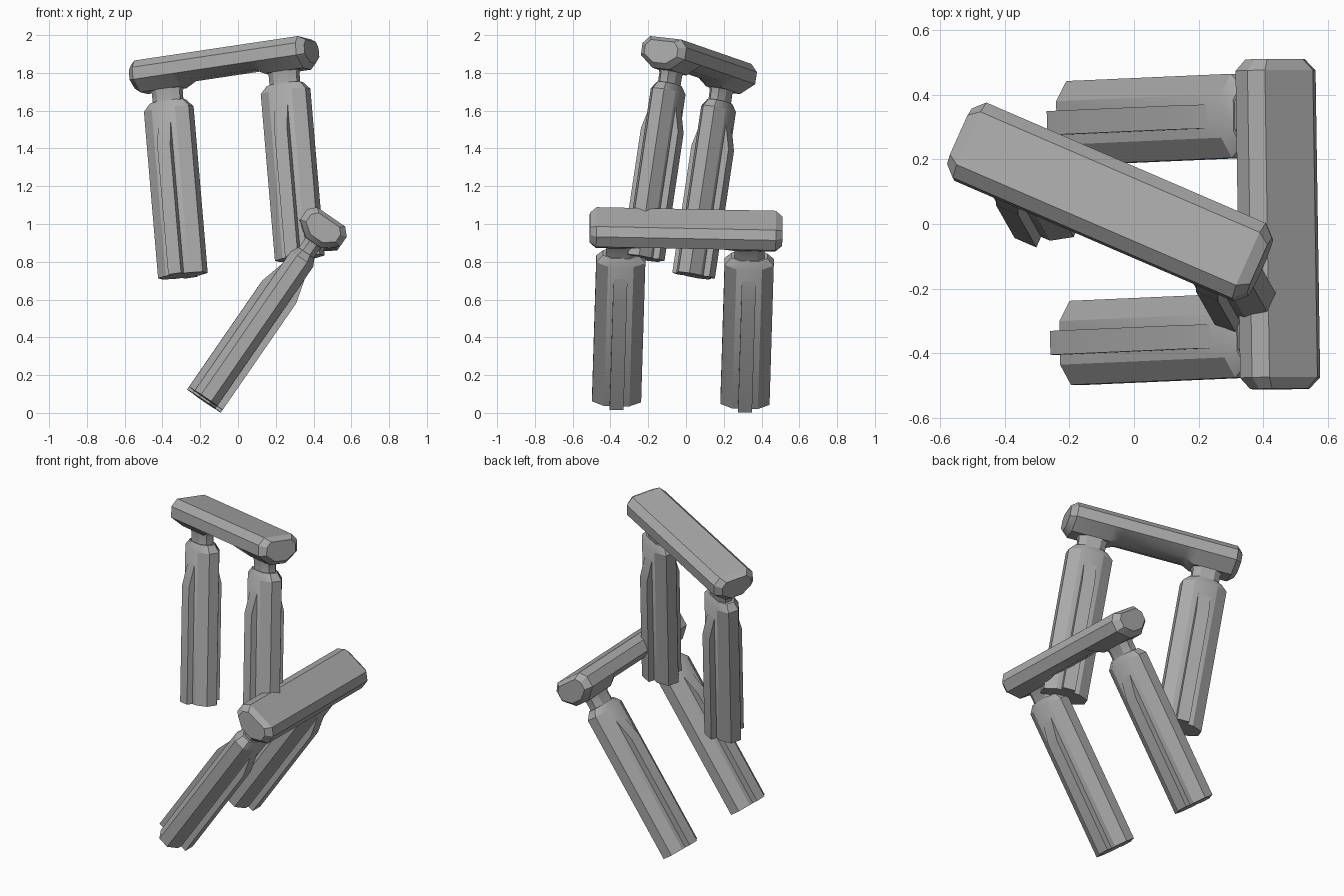
import bpy, bmesh, math
from mathutils import Matrix, Vector

cube = bpy.data.objects.get("Cube")
if cube:
    bpy.data.objects.remove(cube, do_unlink=True)

GREY = (0.4, 0.4, 0.4)
mat = bpy.data.materials.new("plain_grey")
mat.use_nodes = True
mat.diffuse_color = (*GREY, 1)
mat.node_tree.nodes["Principled BSDF"].inputs["Base Color"].default_value = (*GREY, 1)


def loft(name, rings, frame):
    """Skin a row of matching closed rings and cap both ends."""
    bm = bmesh.new()
    loops = [[bm.verts.new(p) for p in ring] for ring in rings]
    for a, b in zip(loops, loops[1:]):
        for i in range(len(a)):
            j = (i + 1) % len(a)
            bm.faces.new((a[i], a[j], b[j], b[i]))
    bm.faces.new(loops[0])
    bm.faces.new(loops[-1])
    bmesh.ops.recalc_face_normals(bm, faces=bm.faces)
    mesh = bpy.data.meshes.new(name)
    bm.to_mesh(mesh)
    bm.free()
    mesh.materials.append(mat)
    obj = bpy.data.objects.new(name, mesh)
    bpy.context.collection.objects.link(obj)
    obj.matrix_world = frame
    bpy.ops.object.select_all(action='DESELECT')
    obj.select_set(True)
    bpy.context.view_layer.objects.active = obj
    bpy.ops.object.shade_smooth_by_angle(angle=math.radians(30))
    return obj


def beam_ring(y, bottom, scale=1.0):
    """Eight-sided beam section with a broad top and a narrow underside."""
    half = [(0.09, 0.06), (0.128, 0.02), (0.128, -0.045), (0.05, bottom)]
    outline = half + [(-x, z) for x, z in reversed(half)]
    mid = -0.02
    return [(x * scale, y, mid + (z - mid) * scale) for x, z in outline]


def octagon(y, z, wide, deep):
    """Eight-sided leg section around the given leg line."""
    half = [(deep, wide * 0.52), (deep * 0.45, wide),
            (-deep * 0.45, wide), (-deep, wide * 0.52)]
    outline = half + [(-x, -v) for x, v in half]
    return [(x, y + v, z) for x, v in outline]


def build_trestle(prefix, center, along, up):
    up, along = Vector(up).normalized(), Vector(along)
    along = (along - up * along.dot(up)).normalized()
    side = along.cross(up)
    frame = Matrix.Translation(center) @ Matrix((side, along, up)).transposed().to_4x4()
    foot = -1.105

    # beam, deeper over each leg
    stations = [(0.51, -0.1, 0.74), (0.475, -0.106, 1), (0.25, -0.106, 1),
                (0.19, -0.076, 1)]
    rings = [beam_ring(-y, b, s) for y, b, s in stations]
    rings += [beam_ring(y, b, s) for y, b, s in reversed(stations)]
    loft(prefix + "_beam", rings, frame)

    for label, y in (("first", -0.34), ("second", 0.34)):
        name = f"{prefix}_{label}"
        # neck joining leg and beam
        loft(name + "_neck", [octagon(y, -0.18, 0.08, 0.048),
                              octagon(y, -0.12, 0.08, 0.048),
                              octagon(y, -0.08, 0.10, 0.058)], frame)
        # leg with a chamfered top
        loft(name + "_leg", [octagon(y, foot, 0.13, 0.072),
                             octagon(y, -0.21, 0.13, 0.072),
                             octagon(y, -0.17, 0.095, 0.052)], frame)
        # raised rib on both broad faces, fading out at the top
        profile = [(0, foot), (0.108, foot), (0.108, -0.42), (0.07, -0.28), (0, -0.28)]
        for sign, face in ((1, "outer"), (-1, "inner")):
            loft(f"{name}_{face}_rib",
                 [[(sign * x, y + v, z) for x, z in profile] for v in (-0.037, 0.037)],
                 frame)


build_trestle("lower", (0.452, 0, 0.979), (-0.015, 1, -0.02), (0.568, 0.025, 0.823))
build_trestle("upper", (-0.075, 0.07, 1.862), (1, -0.431, 0.155), (-0.085, 0.15, 1))
